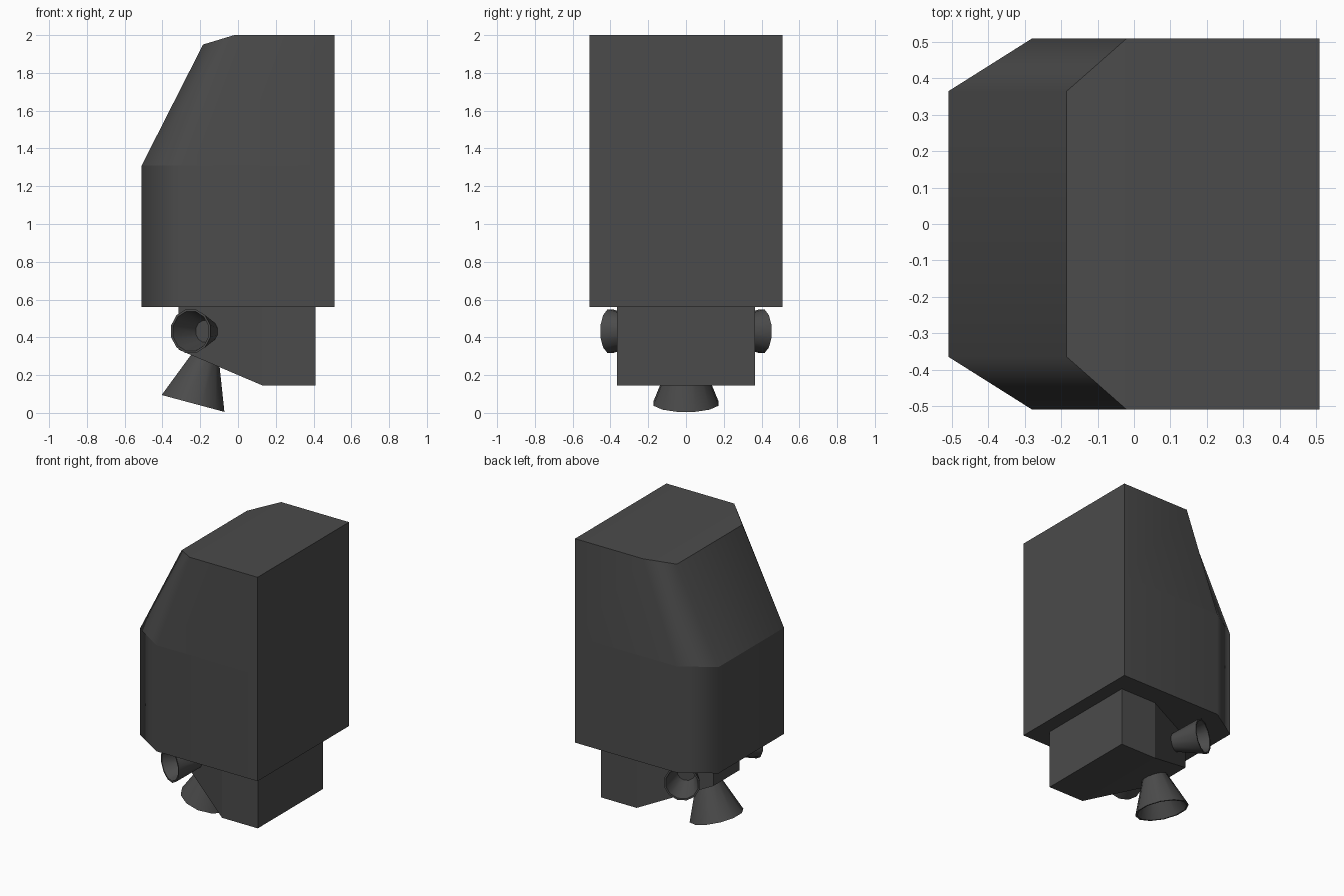
import bpy, bmesh, math
from mathutils import Vector

if "Cube" in bpy.data.objects:
    bpy.data.objects.remove(bpy.data.objects["Cube"])

grey = bpy.data.materials.new("dark_grey")
grey.diffuse_color = (0.07, 0.07, 0.07, 1)
grey.use_nodes = True
grey.node_tree.nodes["Principled BSDF"].inputs["Base Color"].default_value = grey.diffuse_color


def finish(name, bm, sharp_rule=None, angle=40):
    """Turn a bmesh into a smooth-shaded object with sharp edges kept."""
    bmesh.ops.recalc_face_normals(bm, faces=bm.faces)
    for f in bm.faces:
        f.smooth = True
    if sharp_rule:
        for e in bm.edges:
            e.smooth = not sharp_rule(e)
    me = bpy.data.meshes.new(name)
    bm.to_mesh(me)
    bm.free()
    if not sharp_rule:
        me.set_sharp_from_angle(angle=math.radians(angle))
    me.materials.append(grey)
    ob = bpy.data.objects.new(name, me)
    bpy.context.collection.objects.link(ob)
    return ob


def bridge(bm, r0, r1):
    n = len(r0)
    for i in range(n):
        j = (i + 1) % n
        bm.faces.new((r0[i], r0[j], r1[j], r1[i]))


def tapered_solid(name, levels, sharp_rule=None, angle=40):
    """Stack of six-sided rings; each level is three (x, half_width, z) points."""
    bm = bmesh.new()
    rings = []
    for half in levels:
        pts = [(x, -w, z) for x, w, z in half] + [(x, w, z) for x, w, z in reversed(half)]
        rings.append([bm.verts.new(p) for p in pts])
    for lo, hi in zip(rings, rings[1:]):
        bridge(bm, lo, hi)
    for r in (rings[0], rings[-1]):
        bm.faces.new((r[0], r[1], r[4], r[5]))
        bm.faces.new((r[1], r[2], r[3], r[4]))
    return finish(name, bm, sharp_rule, angle)


def nozzle(name, mouth, direction, length, r_mouth, r_throat, wall=0.012, sides=12):
    """Open thin-walled cone whose mouth faces along direction."""
    d = Vector(direction).normalized()
    u = d.cross(Vector((0, 0, 1))).normalized()
    v = d.cross(u)
    bm = bmesh.new()
    rings = []
    for depth, r in ((length, r_throat), (0, r_mouth),
                     (0, r_mouth - wall), (length * 0.85, r_throat)):
        ring = []
        for i in range(sides):
            a = 2 * math.pi * (i + 0.5) / sides
            ring.append(bm.verts.new(Vector(mouth) - d * depth
                                     + r * (math.cos(a) * u + math.sin(a) * v)))
        rings.append(ring)
    for a, b in zip(rings, rings[1:]):
        bridge(bm, a, b)
    bm.faces.new(rings[0])
    bm.faces.new(rings[-1])
    return finish(name, bm)


# Main hull: chamfered box with a sloped upper rear
def hull_sharp(e):
    a, b = (v.co for v in e.verts)
    if a.x > 0.5 and b.x > 0.5:
        return True
    if abs(a.x + 0.02) < 0.01 and abs(b.x + 0.02) < 0.01:
        return False
    return abs(a.z - b.z) < 0.1


plan = [(-0.51, 0.365), (-0.28, 0.51), (0.51, 0.51)]
hull = tapered_solid("main_hull", [
    [(x, w, 0.56) for x, w in plan],
    [(x, w, 1.31) for x, w in plan],
    [(-0.185, 0.365, 1.95), (-0.02, 0.51, 2.0), (0.51, 0.51, 2.0)],
], hull_sharp)
mod = hull.modifiers.new("weighted_normals", 'WEIGHTED_NORMAL')
mod.keep_sharp = True

# Engine block under the hull, tapering to the rear
base = [(-0.315, 0.145), (0.13, 0.365), (0.41, 0.365)]
tapered_solid("engine_block", [
    [(x, w, z) for (x, w), z in zip(base, (0.335, 0.145, 0.145))],
    [(x, w, 0.565) for x, w in base],
], angle=15)

# Main nozzle tilted out of the sloped underside
nozzle("main_nozzle", (-0.238, 0, 0.05), (-0.26, 0, -0.966), 0.27, 0.178, 0.07)

# Side nozzles on the angled cheeks of the block
for side, label in ((-1, "front"), (1, "back")):
    nozzle(label + "_side_nozzle", (-0.25, side * 0.402, 0.432),
           (-0.44, side * 0.9, 0), 0.21, 0.12, 0.06)
